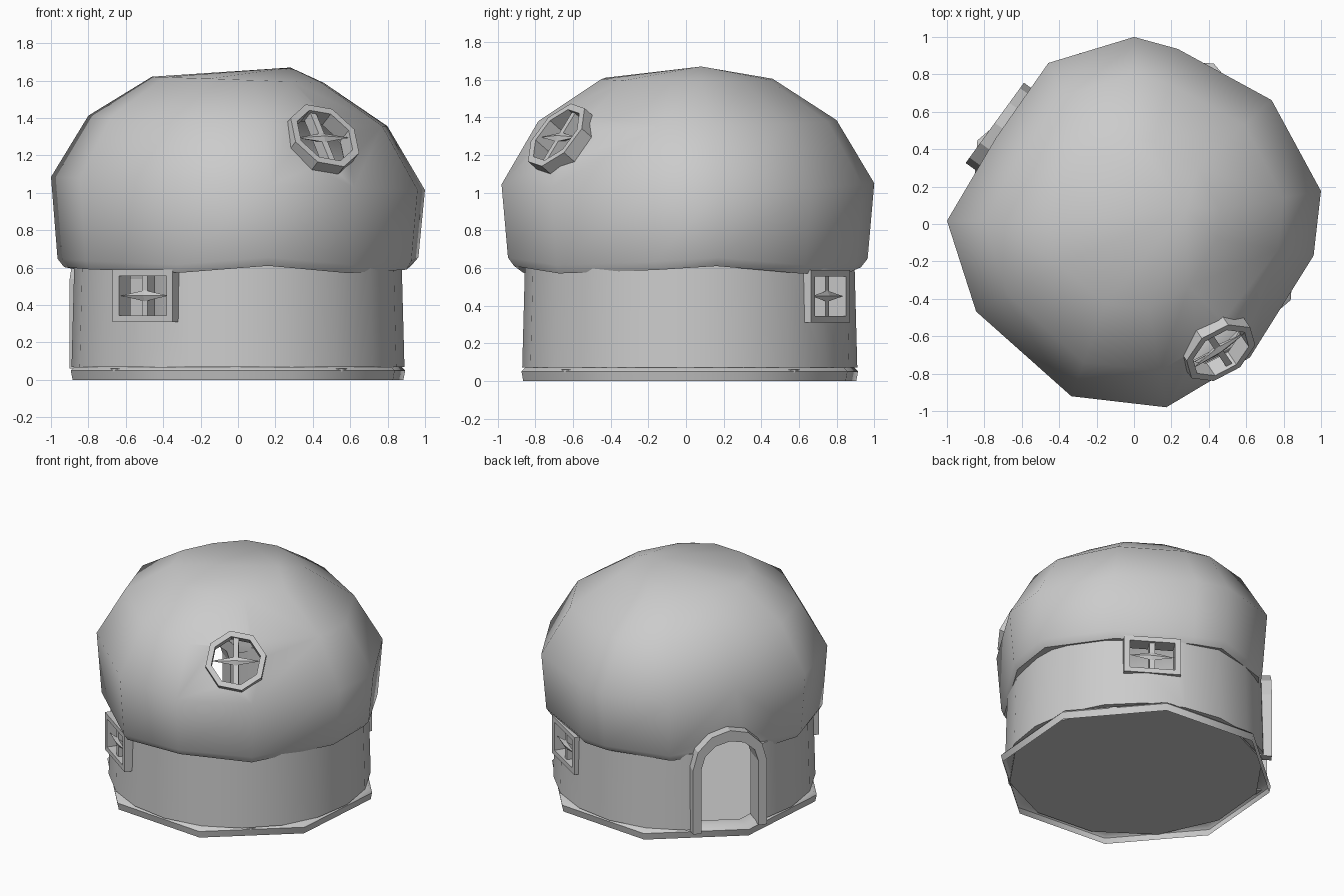
import bpy, bmesh
from math import sin, cos, pi, radians
from mathutils import Matrix, Vector

old = bpy.data.objects.get("Cube")
if old:
    bpy.data.objects.remove(old, do_unlink=True)

stone = bpy.data.materials.new("plain_grey")
stone.use_nodes = True
GREY = (0.6, 0.6, 0.6, 1)
stone.diffuse_color = GREY
stone.node_tree.nodes["Principled BSDF"].inputs["Base Color"].default_value = GREY


def make(name, verts, faces, matrix=Matrix()):
    mesh = bpy.data.meshes.new(name)
    mesh.from_pydata([matrix @ Vector(v) for v in verts], [], faces)
    bm = bmesh.new()
    bm.from_mesh(mesh)
    bmesh.ops.recalc_face_normals(bm, faces=bm.faces)
    bm.to_mesh(mesh)
    bm.free()
    mesh.materials.append(stone)
    ob = bpy.data.objects.new(name, mesh)
    bpy.context.collection.objects.link(ob)
    return ob


def smooth(ob):
    bpy.ops.object.select_all(action='DESELECT')
    ob.select_set(True)
    bpy.context.view_layer.objects.active = ob
    bpy.ops.object.shade_smooth_by_angle(angle=radians(52))


def band(low, high, n):
    """Quads between the ring starting at vertex low and the one at high."""
    return [(low + i, low + (i + 1) % n, high + (i + 1) % n, high + i) for i in range(n)]


def seat(angle, radius, z, tilt=0):
    """Local x runs along the wall, -y points outward, z up."""
    a, e = radians(angle), radians(tilt)
    n = Vector((cos(a) * cos(e), sin(a) * cos(e), sin(e)))
    t = Vector((-sin(a), cos(a), 0))
    m = Matrix((t, -n, n.cross(t))).transposed().to_4x4()
    m.translation = (radius * cos(a), radius * sin(a), z)
    return m


def prism(name, outline, y0, y1, matrix):
    n = len(outline)
    verts = [(x, y, z) for y in (y0, y1) for x, z in outline]
    return make(name, verts, band(0, n, n) + [range(n), range(n, 2 * n)], matrix)


def frame(name, outer, inner, y0, y1, matrix, closed=True):
    n = len(outer)
    verts = [(x, y, z) for o, y in ((outer, y0), (outer, y1), (inner, y1), (inner, y0))
             for x, z in o]
    faces = []
    for k in range(4):
        strip = band(k * n, (k + 1) % 4 * n, n)
        faces += strip if closed else strip[:-1]
    if not closed:
        faces += [[k * n for k in range(4)], [k * n + n - 1 for k in range(4)]]
    return make(name, verts, faces, matrix)


def rect(w, h):
    return [(-w, -h), (w, -h), (w, h), (-w, h)]


def ngon(r, n, turn=0.0):
    return [(r * cos(2 * pi * i / n + turn), r * sin(2 * pi * i / n + turn)) for i in range(n)]


def arch(w, bottom, spring, top):
    curve = [(w * cos(pi * i / 6), spring + (top - spring) * sin(pi * i / 6)) for i in range(7)]
    return [(w, bottom)] + curve + [(-w, bottom)]


def bars(name, w, h, matrix):
    """Upright flat bar and a pointed cross bar."""
    prism(name + "_upright", rect(0.018, h), 0, 0.07, matrix)
    points = [(-w, 0, 0), (w, 0, 0), (0, -0.015, 0), (0, 0.04, 0), (0, 0, -0.03), (0, 0, 0.03)]
    make(name + "_crossbar", points,
         [(e, s, u) for e in (0, 1) for s in (2, 3) for u in (4, 5)], matrix)


# Uneven plan of the dome: angle and radius of each corner
plan = [(10, 1.015), (42, .99), (76, .965), (90, 1), (118, .975), (148, .87),
        (179, 1), (209, .965), (250, .98), (280, .995), (311, .945), (350, .975)]
# Rings as scale, height, share of the uneven plan, wave of the rim
outside = [(.85, .6, .7, .025), (.93, .585, .7, .025), (.965, .63, 1, .025),
           (1, 1.05, 1, 0), (.8, 1.385, .9, 0), (.46, 1.605, .6, 0)]
inside = [(.42, 1.55, .6, 0), (.75, 1.345, .9, 0), (.94, 1.05, 1, 0), (.85, .65, .7, .025)]
rings = outside + inside
verts, faces, n = [], [], len(plan)
for scale, z, share, wave in rings:
    for deg, rad in plan:
        a, r = radians(deg), scale * (1 + (rad - 1) * share)
        lean = 0.035 * r * cos(a) if z > 1 else 0
        verts.append((r * cos(a), r * sin(a), z - lean + wave * cos(4 * (a - radians(10)))))
crown = len(outside) - 1
for k in range(len(rings)):
    if k != crown:
        faces += band(k * n, (k + 1) % len(rings) * n, n)
# Outer and inner crown tips
for k, z in ((crown, 1.67), (crown + 1, 1.6)):
    faces += [(k * n + i, k * n + (i + 1) % n, len(verts)) for i in range(n)]
    verts.append((0.28, 0.08, z))
dome = make("dome", verts, faces)

# Round wall tube
SIDES, BACK = 20, 0.02
tube = [(.89, .07), (.875, .63), (.82, .63), (.83, .07)]
verts = [(x, y + BACK, z) for r, z in tube for x, y in ngon(r, SIDES)]
wall = make("wall", verts, [f for k in range(4)
                            for f in band(k * SIDES, (k + 1) % 4 * SIDES, SIDES)])

# Openings
door_at = seat(144, 0.91, 0)
round_at = seat(304, 0.815, 1.295, 36)
square_at = {"front_window": seat(235, 0.87, 0.45), "back_window": seat(58, 0.885, 0.45)}
door_hole = prism("door_cutter", arch(.23, -.1, .54, .75), -.2, .4, door_at)
round_hole = prism("round_cutter", ngon(.19, 8, .2), -.2, .25, round_at)
square_holes = [prism("square_cutter", rect(.17, .12), -.2, .25, m) for m in square_at.values()]
for body, holes in ((dome, [door_hole, round_hole]), (wall, [door_hole] + square_holes)):
    bpy.context.view_layer.objects.active = body
    for hole in holes:
        cut = body.modifiers.new("opening", 'BOOLEAN')
        cut.operation, cut.solver, cut.object = 'DIFFERENCE', 'EXACT', hole
        bpy.ops.object.modifier_apply(modifier=cut.name)
    smooth(body)
for hole in [door_hole, round_hole] + square_holes:
    bpy.data.objects.remove(hole, do_unlink=True)

# Door surround and window frames
frame("door_frame", arch(.265, .06, .54, .8), arch(.205, .06, .54, .72), -.01, .16, door_at, False)
frame("round_window_frame", ngon(.21, 8, .2), ngon(.17, 8, .2), -.02, .08, round_at)
bars("round_window", .17, .17, round_at)
for name, m in square_at.items():
    frame(name + "_frame", rect(.195, .14), rect(.155, .105), -.02, .09, m)
    bars(name, .155, .105, m)

# Eight-sided foot with a raised floor
foot = [(.93, 0), (.94, .05), (.92, .07), (.8, .07)]
verts = [(x, y + BACK, z) for r, z in foot for x, y in ngon(r, 8, radians(18))]
smooth(make("foot_ring", verts, [f for k in range(3) for f in band(k * 8, k * 8 + 8, 8)]))
floor_edge = ngon(.87, 12, radians(10))
make("floor", [(x, y + BACK, z) for z in (.045, .06) for x, y in floor_edge],
     [range(12), range(12, 24)] + band(0, 12, 12))
